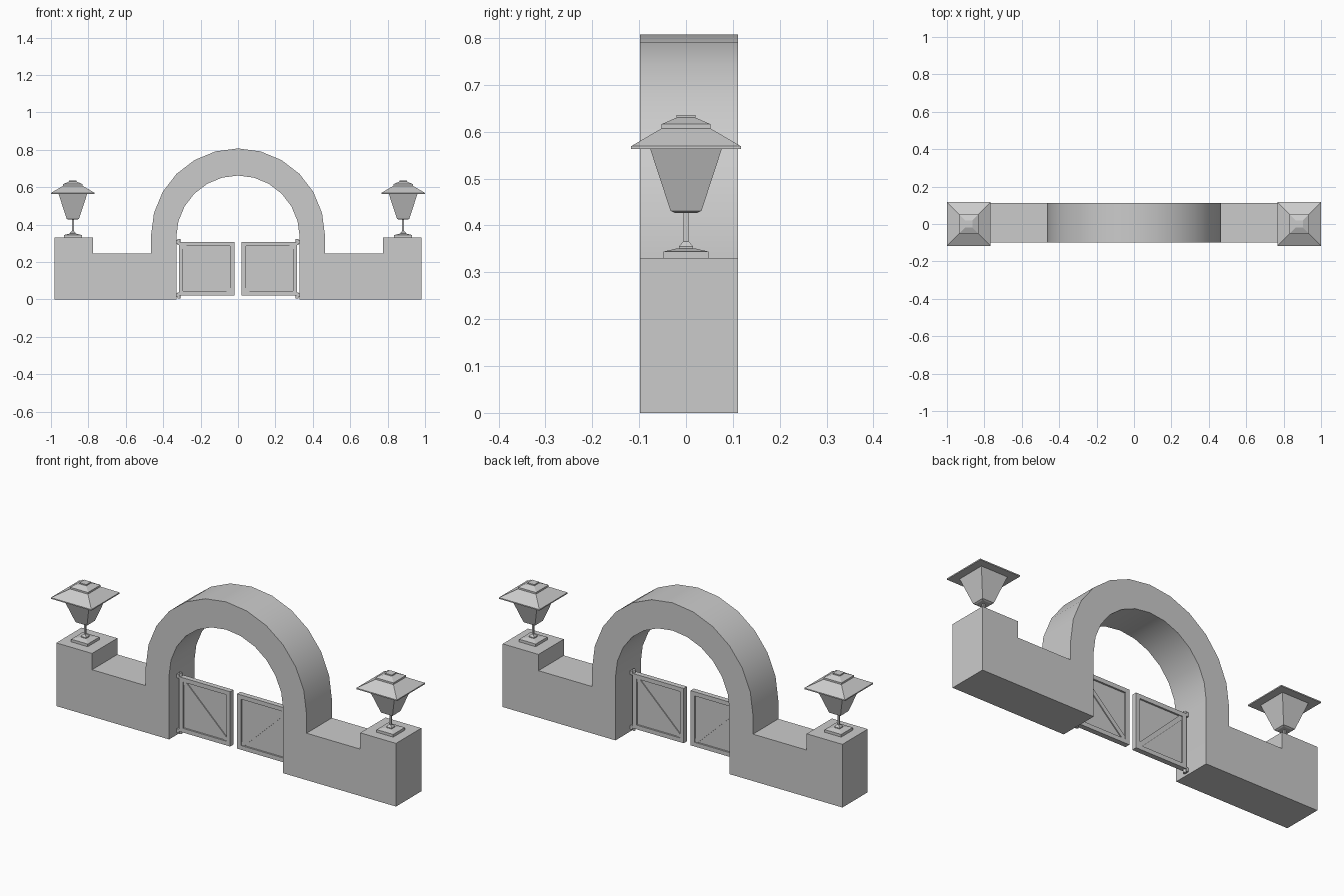
import bpy, bmesh, math
from mathutils import Matrix

if "Cube" in bpy.data.objects:
    bpy.data.objects.remove(bpy.data.objects["Cube"])


def finish(bm, name):
    bmesh.ops.recalc_face_normals(bm, faces=bm.faces[:])
    me = bpy.data.meshes.new(name)
    bm.to_mesh(me)
    bm.free()
    ob = bpy.data.objects.new(name, me)
    bpy.context.collection.objects.link(ob)
    return ob


def add_box(bm, x0, x1, y0, y1, z0, z1):
    m = Matrix.Translation(((x0 + x1) / 2, (y0 + y1) / 2, (z0 + z1) / 2))
    m = m @ Matrix.Diagonal((x1 - x0, y1 - y0, z1 - z0, 1))
    bmesh.ops.create_cube(bm, size=1, matrix=m)


def add_prism(bm, outline, y0, y1):
    """Extrude an (x, z) outline along y."""
    face = bm.faces.new([bm.verts.new((x, y0, z)) for x, z in outline])
    out = bmesh.ops.extrude_face_region(bm, geom=[face])["geom"]
    verts = [v for v in out if isinstance(v, bmesh.types.BMVert)]
    bmesh.ops.translate(bm, vec=(0, y1 - y0, 0), verts=verts)


def add_square_stack(bm, cx, profile):
    """Square sections of (half width, z), joined into a closed solid."""
    rings = [[bm.verts.new((cx + a * h, b * h, z))
              for a, b in ((-1, -1), (1, -1), (1, 1), (-1, 1))] for h, z in profile]
    for r, s in zip(rings, rings[1:]):
        for i in range(4):
            j = (i + 1) % 4
            bm.faces.new((r[i], r[j], s[j], s[i]))
    bm.faces.new(rings[0][::-1])
    bm.faces.new(rings[-1])


def arc(radius, cz, steps=12):
    return [(-radius * math.cos(math.pi * i / steps),
             cz + radius * math.sin(math.pi * i / steps)) for i in range(steps + 1)]


# Wall with end posts and arch, one continuous outline
left = [(-0.33, 0), (-0.982, 0), (-0.982, 0.33), (-0.775, 0.33), (-0.775, 0.245), (-0.465, 0.245)]
right = [(-x, z) for x, z in reversed(left)]
bm = bmesh.new()
add_prism(bm, left + arc(0.465, 0.342) + right + arc(0.33, 0.332)[::-1], -0.098, 0.111)
wall = finish(bm, "wall_and_arch")
bpy.context.view_layer.objects.active = wall
wall.select_set(True)
bpy.ops.object.shade_smooth_by_angle(angle=math.radians(30))
wall.select_set(False)

# Lamp profiles, bottom to top
base = [(0.048, 0.33), (0.048, 0.344), (0.019, 0.351), (0.015, 0.351), (0.015, 0.355), (0.006, 0.366)]
lantern = [(0.025, 0.427), (0.033, 0.431), (0.077, 0.565)]
roof = [(0.117, 0.563), (0.117, 0.569), (0.052, 0.607), (0.052, 0.616),
        (0.02, 0.63), (0.02, 0.636)]

# Gate leaf dimensions
X0, X1, Z0, Z1 = 0.02, 0.315, 0.022, 0.308
YF, YB, RAIL = -0.036, -0.009, 0.022

for side, s in (("left", -1), ("right", 1)):
    cx = 0.883 * s
    for part, prof in (("base", base), ("pole", [(0.005, 0.36), (0.005, 0.43)]),
                       ("body", lantern), ("roof", roof)):
        bm = bmesh.new()
        add_square_stack(bm, cx, prof)
        finish(bm, f"{side}_lamp_{part}")

    # Gate frame
    def box(bm, x0, x1, y0, y1, z0, z1):
        a, b = sorted((x0 * s, x1 * s))
        add_box(bm, a, b, y0, y1, z0, z1)
    bm = bmesh.new()
    box(bm, X0, X0 + RAIL, YF, YB, Z0, Z1)
    box(bm, X1 - RAIL, X1, YF, YB, Z0, Z1)
    box(bm, X0 + RAIL, X1 - RAIL, YF, YB, Z0, Z0 + RAIL)
    box(bm, X0 + RAIL, X1 - RAIL, YF, YB, Z1 - RAIL, Z1)
    finish(bm, f"{side}_gate_frame")

    # Gate panel
    bm = bmesh.new()
    box(bm, X0 + RAIL, X1 - RAIL, YF + 0.009, YB - 0.009, Z0 + RAIL, Z1 - RAIL)
    finish(bm, f"{side}_gate_panel")

    # Diagonal brace, low at the middle and high at the hinges
    a, b, c, d = X0 + RAIL, X1 - RAIL, Z0 + RAIL, Z1 - RAIL
    w = 0.016
    brace = [(a, c), (a + w, c), (b, d - w), (b, d), (b - w, d), (a, c + w)]
    bm = bmesh.new()
    add_prism(bm, [(x * s, z) for x, z in brace], YF + 0.004, YB - 0.004)
    finish(bm, f"{side}_gate_brace")

    # Hinges: pin plus wall bracket
    bm = bmesh.new()
    yc = (YF + YB) / 2
    for z in (Z0, Z1):
        bmesh.ops.create_cone(bm, cap_ends=True, segments=12, radius1=0.008, radius2=0.008,
                              depth=0.032, matrix=Matrix.Translation((0.316 * s, yc, z)))
        box(bm, 0.316, 0.332, yc - 0.012, yc + 0.012, z - 0.01, z + 0.01)
    finish(bm, f"{side}_gate_hinges")
